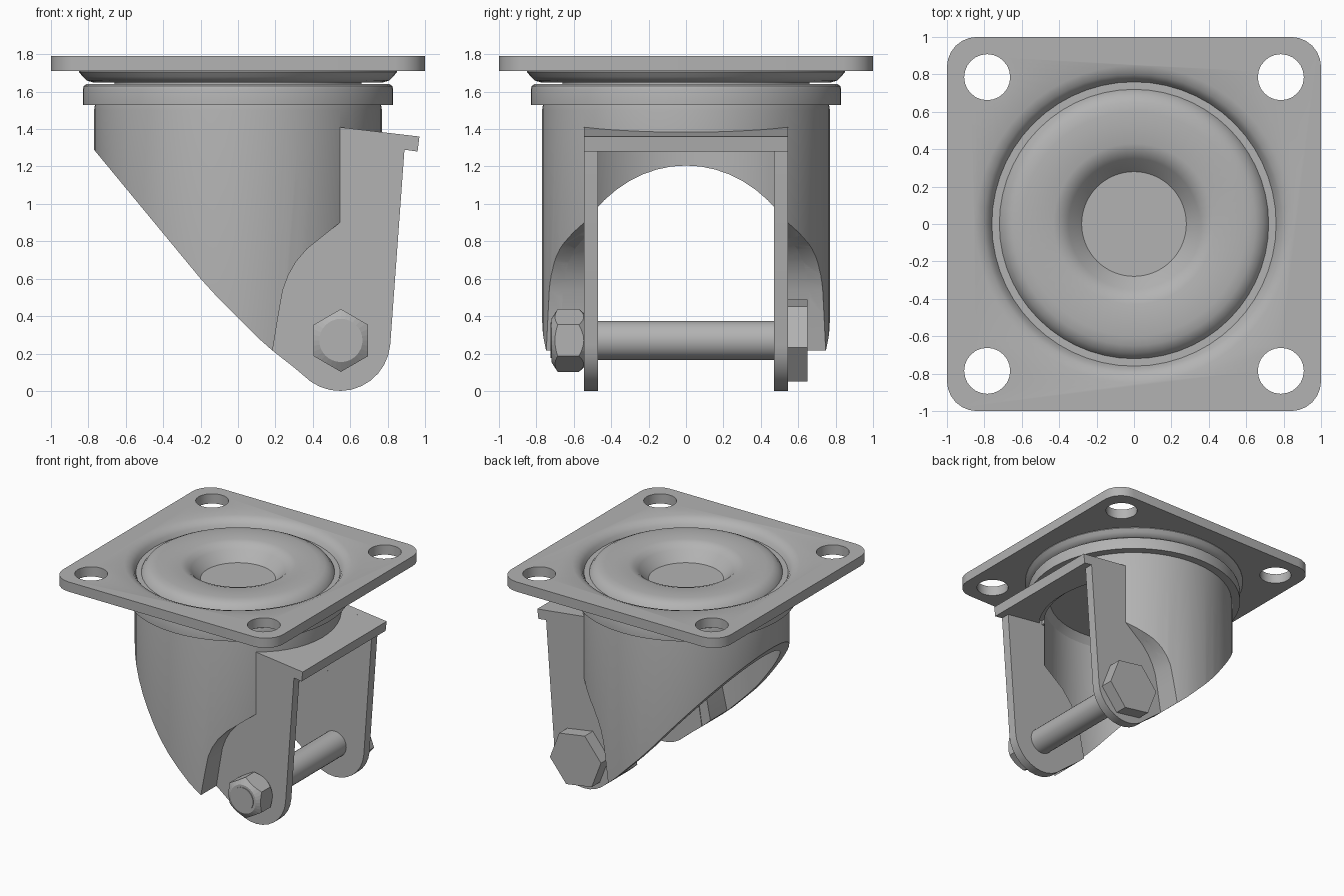
import bpy, bmesh, math

if "Cube" in bpy.data.objects:
    bpy.data.objects.remove(bpy.data.objects["Cube"])

steel = bpy.data.materials.new("grey steel")
steel.diffuse_color = (0.45, 0.45, 0.45, 1)
steel.use_nodes = True
steel.node_tree.nodes["Principled BSDF"].inputs["Base Color"].default_value = steel.diffuse_color


def add(name, bm):
    bmesh.ops.recalc_face_normals(bm, faces=bm.faces[:])
    me = bpy.data.meshes.new(name)
    bm.to_mesh(me)
    bm.free()
    ob = bpy.data.objects.new(name, me)
    bpy.context.collection.objects.link(ob)
    me.materials.append(steel)
    return ob


def prism(name, pts, a, b, axis="y"):
    """Extrude a closed outline: (x, z) along y, or (x, y) along z."""
    bm = bmesh.new()
    at = lambda p, d: (p[0], d, p[1]) if axis == "y" else (p[0], p[1], d)
    lo = [bm.verts.new(at(p, a)) for p in pts]
    hi = [bm.verts.new(at(p, b)) for p in pts]
    bm.faces.new(lo)
    bm.faces.new(hi)
    n = len(pts)
    for i in range(n):
        j = (i + 1) % n
        bm.faces.new((lo[i], lo[j], hi[j], hi[i]))
    return add(name, bm)


def lathe(name, prof, seg=56):
    """Spin a (radius, z) outline that starts and ends on the z axis."""
    bm = bmesh.new()
    rings = []
    for r, z in prof:
        if r == 0:
            rings.append([bm.verts.new((0, 0, z))] * seg)
        else:
            rings.append([bm.verts.new((r * math.cos(2 * math.pi * k / seg),
                                        r * math.sin(2 * math.pi * k / seg), z)) for k in range(seg)])
    for p, q in zip(rings, rings[1:]):
        for k in range(seg):
            m = (k + 1) % seg
            bm.faces.new(list(dict.fromkeys((p[k], p[m], q[m], q[k]))))
    return add(name, bm)


def circle(cx, cy, r, n, start=0.0):
    return [(cx + r * math.cos(start + 2 * math.pi * k / n),
             cy + r * math.sin(start + 2 * math.pi * k / n)) for k in range(n)]


def boolean(ob, tool, op):
    m = ob.modifiers.new("cut", "BOOLEAN")
    m.object, m.operation, m.solver = tool, op, "EXACT"
    bpy.context.view_layer.objects.active = ob
    bpy.ops.object.modifier_apply(modifier=m.name)
    bpy.data.objects.remove(tool)


def smooth(ob, angle=30):
    bpy.ops.object.select_all(action="DESELECT")
    ob.select_set(True)
    bpy.context.view_layer.objects.active = ob
    bpy.ops.object.shade_smooth_by_angle(angle=math.radians(angle))


# Mounting plate: rounded square, pressed bearing seat, four bolt holes
outline = []
for i, (sx, sy) in enumerate(((1, 1), (-1, 1), (-1, -1), (1, -1))):
    for k in range(7):
        t = math.pi / 2 * (i + k / 6)
        outline.append((sx * 0.84 + 0.16 * math.cos(t), sy * 0.84 + 0.16 * math.sin(t)))
plate = prism("mounting_plate", outline, 1.71, 1.79, "z")
boolean(plate, lathe("bulge", [(0, 1.75), (0.85, 1.75), (0.85, 1.705), (0.83, 1.68), (0.81, 1.66),
                               (0.77, 1.648), (0.66, 1.648), (0.3, 1.648), (0.24, 1.57), (0, 1.57)]), "UNION")
boolean(plate, lathe("dish", [(0, 1.62), (0.245, 1.62), (0.35, 1.74), (0.385, 1.77), (0.43, 1.785),
                              (0.6, 1.785), (0.65, 1.778), (0.69, 1.758), (0.715, 1.725), (0.72, 1.715),
                              (0.76, 1.715), (0.775, 1.745), (0.80, 1.772), (0.85, 1.791),
                              (0.85, 1.9), (0, 1.9)]), "DIFFERENCE")
for sx in (-1, 1):
    for sy in (-1, 1):
        boolean(plate, prism("hole", circle(sx * 0.785, sy * 0.785, 0.123, 24), 1.6, 1.9, "z"), "DIFFERENCE")
smooth(plate)

# Bearing neck between plate and housing
smooth(lathe("bearing_neck", [(0, 1.66), (0.66, 1.66), (0.66, 1.61), (0, 1.61)]))

# Swivel housing: flanged tube trimmed by its side outline
flare = [(0.185, 0.215), (0.215, 0.40), (0.24, 0.54), (0.27, 0.62), (0.31, 0.69), (0.37, 0.76), (0.545, 0.90)]
housing = lathe("swivel_housing", [(0, 1.64), (0.81, 1.64), (0.825, 1.63), (0.83, 1.615), (0.83, 1.53),
                                   (0.765, 1.53), (0.77, 1.50), (0.77, 0.0), (0.70, 0.0), (0.70, 1.48),
                                   (0.66, 1.54), (0, 1.54)])
side = ([(-0.9, 1.7), (-0.9, 1.447), (-0.77, 1.29), (-0.2, 0.6), (-0.1, 0.49), (0, 0.39), (0.1, 0.29)]
        + flare + [(0.545, 1.36), (0.9, 1.32), (0.9, 1.7)])
boolean(housing, prism("side_trim", side, -1, 1), "INTERSECT")
boolean(housing, prism("fork_gap", [(0.4, 0.1), (0.68, 0.1), (0.68, 1.325), (0.4, 1.325)], -0.47, 0.47), "DIFFERENCE")
smooth(housing)

# Fork: two cheeks, and webs joining them to the housing wall
foot = [(0.545 + 0.27 * math.cos(t), 0.27 + 0.27 * math.sin(t))
        for t in (math.radians(a) for a in range(-5, -128, -12))]
cheek = flare + [(0.545, 1.41), (0.97, 1.36), (0.96, 1.28), (0.89, 1.29)] + foot + [(0.3, 0.125)]
web = flare + [(0.545, 0.995), (0.33, 0.83), (0.24, 0.72), (0.19, 0.62), (0.165, 0.55), (0.11, 0.282)]
for s, label in ((-1, "front"), (1, "back")):
    smooth(prism(label + "_cheek", cheek, s * 0.47, s * 0.545))
    w = prism(label + "_web", web, s * 0.475, s * 0.85)
    boolean(w, lathe("limit", [(0, 2), (0.766, 2), (0.766, 0), (0, 0)]), "INTERSECT")
    smooth(w)

# Fork hood between the cheeks
hood = prism("fork_hood", [(0.5, 1.415), (0.97, 1.36), (0.96, 1.28), (0.89, 1.29), (0.5, 1.34)], -0.47, 0.47)
boolean(hood, lathe("bore", [(0, 2), (0.74, 2), (0.74, 0), (0, 0)]), "DIFFERENCE")

# Axle bolt, hexagonal head and chamfered nut
ax, az = 0.55, 0.27
smooth(prism("axle", circle(ax, az, 0.105, 28), -0.55, 0.55))
smooth(prism("axle_tip", circle(ax, az, 0.095, 28), -0.725, -0.5))
prism("bolt_head", circle(ax, az, 0.235, 6, math.radians(-9)), 0.54, 0.65)
nut = prism("nut", circle(ax, az, 0.168, 6, math.pi / 2), -0.54, -0.72)
bm = bmesh.new()
for y, r in ((-0.54, 0.14), (-0.575, 0.17), (-0.685, 0.17), (-0.73, 0.10)):
    for x, z in circle(ax, az, r, 32):
        bm.verts.new((x, y, z))
bmesh.ops.convex_hull(bm, input=bm.verts[:])
boolean(nut, add("nut_chamfer", bm), "INTERSECT")
